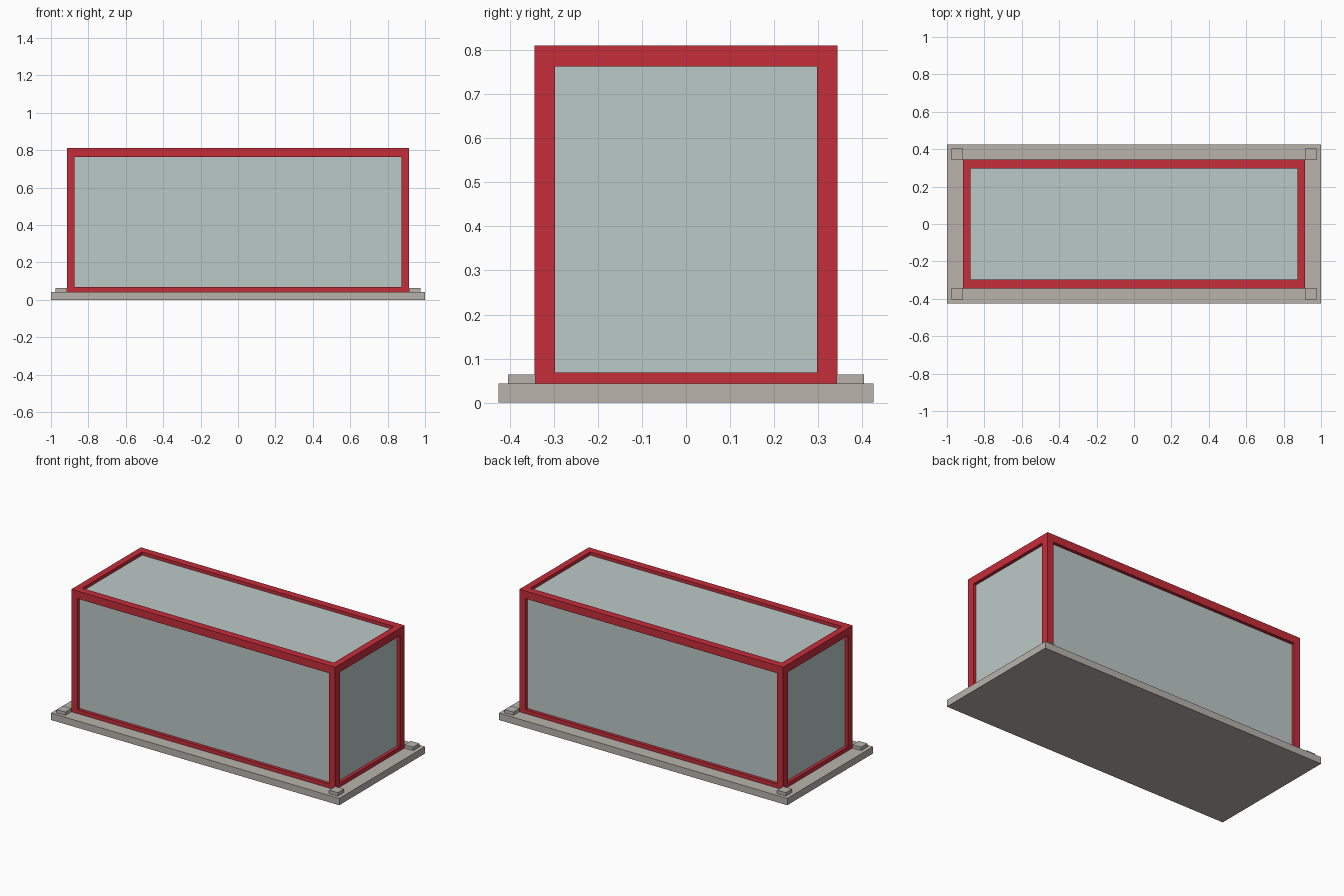
import bpy

cube = bpy.data.objects.get("Cube")
if cube:
    bpy.data.objects.remove(cube, do_unlink=True)


def material(name, rgb):
    m = bpy.data.materials.new(name)
    m.use_nodes = True
    color = (*rgb, 1)
    m.diffuse_color = color
    m.node_tree.nodes["Principled BSDF"].inputs["Base Color"].default_value = color
    return m


red = material("red frame", (0.56, 0.026, 0.04))
glass = material("pale glass", (0.50, 0.585, 0.575))
stone = material("warm grey stone", (0.48, 0.45, 0.41))


def box(name, low, high, mat):
    """Axis-aligned box between two corners."""
    bpy.ops.mesh.primitive_cube_add(size=1)
    ob = bpy.context.object
    ob.name = name
    for v in ob.data.vertices:
        v.co = [h if c > 0 else l for c, l, h in zip(v.co, low, high)]
    ob.data.materials.append(mat)
    return ob


X, Y = 0.915, 0.344            # outer frame half sizes
BX, BY = 0.042, 0.047          # post widths
BASE, SILL, HEAD, TOP = 0.043, 0.068, 0.763, 0.811
RECESS = 0.02

# Plinth and recessed glass body
box("base_slab", (-1, -0.425, 0), (1, 0.425, BASE), stone)
box("glass_body", (RECESS - X, RECESS - Y, BASE), (X - RECESS, Y - RECESS, TOP - RECESS), glass)


def side(s, inner, outer):
    """Ordered span on the chosen side of the centre."""
    return sorted((s * inner, s * outer))


for sx, xn in ((-1, "right"), (1, "left")):
    x0, x1 = side(sx, X - BX, X)
    # End rails run between the corner posts
    for level, z0, z1 in (("bottom", BASE, SILL), ("top", HEAD, TOP)):
        box(f"{xn}_{level}_rail", (x0, BY - Y, z0), (x1, Y - BY, z1), red)
    for sy, yn in ((-1, "front"), (1, "back")):
        y0, y1 = side(sy, Y - BY, Y)
        box(f"{yn}_{xn}_post", (x0, y0, BASE), (x1, y1, TOP), red)
        # Corner pads on the plinth
        px0, px1 = side(sx, X, 0.975)
        py0, py1 = side(sy, 0.342, 0.404)
        box(f"{yn}_{xn}_corner_pad", (px0, py0, BASE), (px1, py1, 0.064), stone)

# Long rails at the front and back
for sy, yn in ((-1, "front"), (1, "back")):
    y0, y1 = side(sy, Y - BY, Y)
    for level, z0, z1 in (("bottom", BASE, SILL), ("top", HEAD, TOP)):
        box(f"{yn}_{level}_rail", (BX - X, y0, z0), (X - BX, y1, z1), red)
